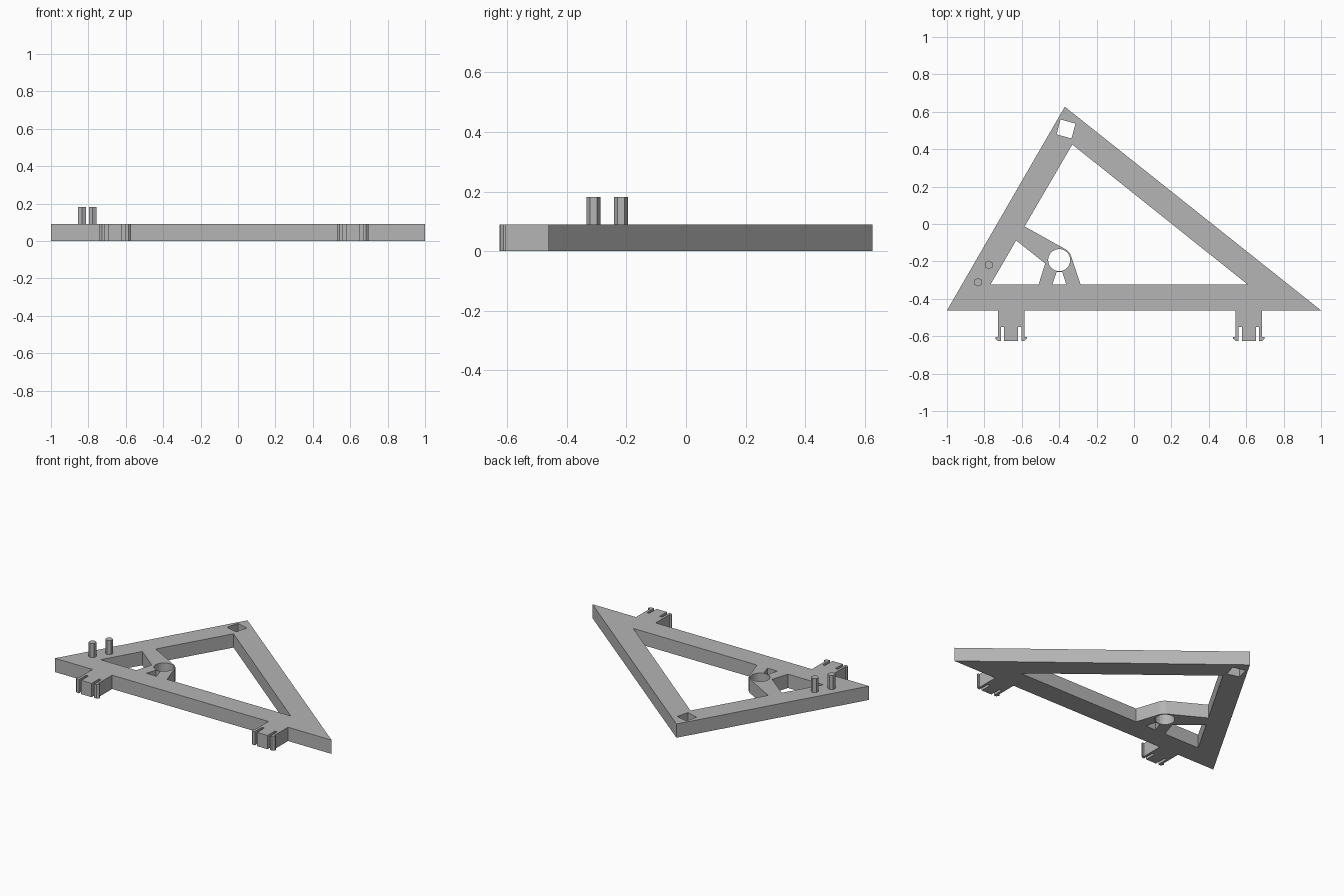
import bpy, bmesh
from math import sin, cos, radians

cube = bpy.data.objects.get("Cube")
if cube:
    bpy.data.objects.remove(cube, do_unlink=True)

THICK = 0.09
FRONT, INNER = -0.462, -0.323   # outer and inner edges of the base bar
HUB = (-0.4, -0.193)

grey = bpy.data.materials.new("plain grey")
grey.use_nodes = True
colour = (0.46, 0.46, 0.46, 1)
grey.diffuse_color = colour
grey.node_tree.nodes["Principled BSDF"].inputs["Base Color"].default_value = colour


def arc(centre, radius, start, end, steps):
    angles = [radians(start + (end - start) * i / steps) for i in range(steps + 1)]
    return [(centre[0] + radius * cos(a), centre[1] + radius * sin(a)) for a in angles]


def plate(name, outlines, thickness):
    """Flat plate from an outer outline followed by its holes."""
    curve = bpy.data.curves.new(name, "CURVE")
    curve.dimensions = "2D"
    curve.fill_mode = "BOTH"
    curve.extrude = thickness / 2
    for outline in outlines:
        spline = curve.splines.new("POLY")
        spline.points.add(len(outline) - 1)
        for point, (x, y) in zip(spline.points, outline):
            point.co = (x, y, 0, 1)
        spline.use_cyclic_u = True
    source = bpy.data.objects.new(name + "_outline", curve)
    bpy.context.collection.objects.link(source)
    graph = bpy.context.evaluated_depsgraph_get()
    mesh = bpy.data.meshes.new_from_object(source.evaluated_get(graph))
    bpy.data.objects.remove(source, do_unlink=True)

    bm = bmesh.new()
    bm.from_mesh(mesh)
    bmesh.ops.remove_doubles(bm, verts=bm.verts, dist=0.0001)
    bmesh.ops.translate(bm, verts=bm.verts, vec=(0, 0, thickness / 2))
    bmesh.ops.recalc_face_normals(bm, faces=bm.faces)
    for face in bm.faces:
        face.smooth = False
    bm.to_mesh(mesh)
    bm.free()
    mesh.materials.clear()
    mesh.materials.append(grey)
    obj = bpy.data.objects.new(name, mesh)
    bpy.context.collection.objects.link(obj)
    return obj


# Snap clip: centre block with a hooked prong on either side
half_clip = [(0.071, FRONT), (0.071, -0.605), (0.084, -0.605), (0.084, -0.613),
             (0.071, -0.625), (0.055, -0.625), (0.055, -0.55),
             (0.0375, -0.55), (0.0375, -0.626)]


def clip(x):
    return ([(x - dx, y) for dx, y in half_clip]
            + [(x + dx, y) for dx, y in reversed(half_clip)])


# Triangular frame with clips, openings and the braced hub
outer = [(-1, FRONT)] + clip(-0.657) + clip(0.614) + [(1, FRONT), (-0.37, 0.627)]
main_opening = ([(-0.33, 0.425), (0.607, INNER), (-0.286, INNER)]
                + arc(HUB, 0.067, 20, 62, 6) + [(-0.585, -0.013)])
side_opening = [(-0.63, -0.088), (-0.475, -0.211), (-0.51, INNER), (-0.767, INNER)]
leg_gap = [(-0.436, INNER), (-0.362, INNER), (-0.384, -0.256), (-0.414, -0.256)]
hub_hole = arc(HUB, 0.059, 0, 360, 32)[:-1]
square_hole = [(-0.393, 0.559), (-0.313, 0.537), (-0.334, 0.457), (-0.414, 0.479)]
plate("triangular_frame",
      [outer, main_opening, side_opening, leg_gap, hub_hole, square_hole], THICK)

# Hexagonal pegs
for name, centre in (("rear_peg", (-0.777, -0.219)), ("front_peg", (-0.834, -0.311))):
    peg = plate(name, [arc(centre, 0.0235, 30, 390, 6)[:-1]], 0.094)
    peg.location.z = THICK - 0.002
